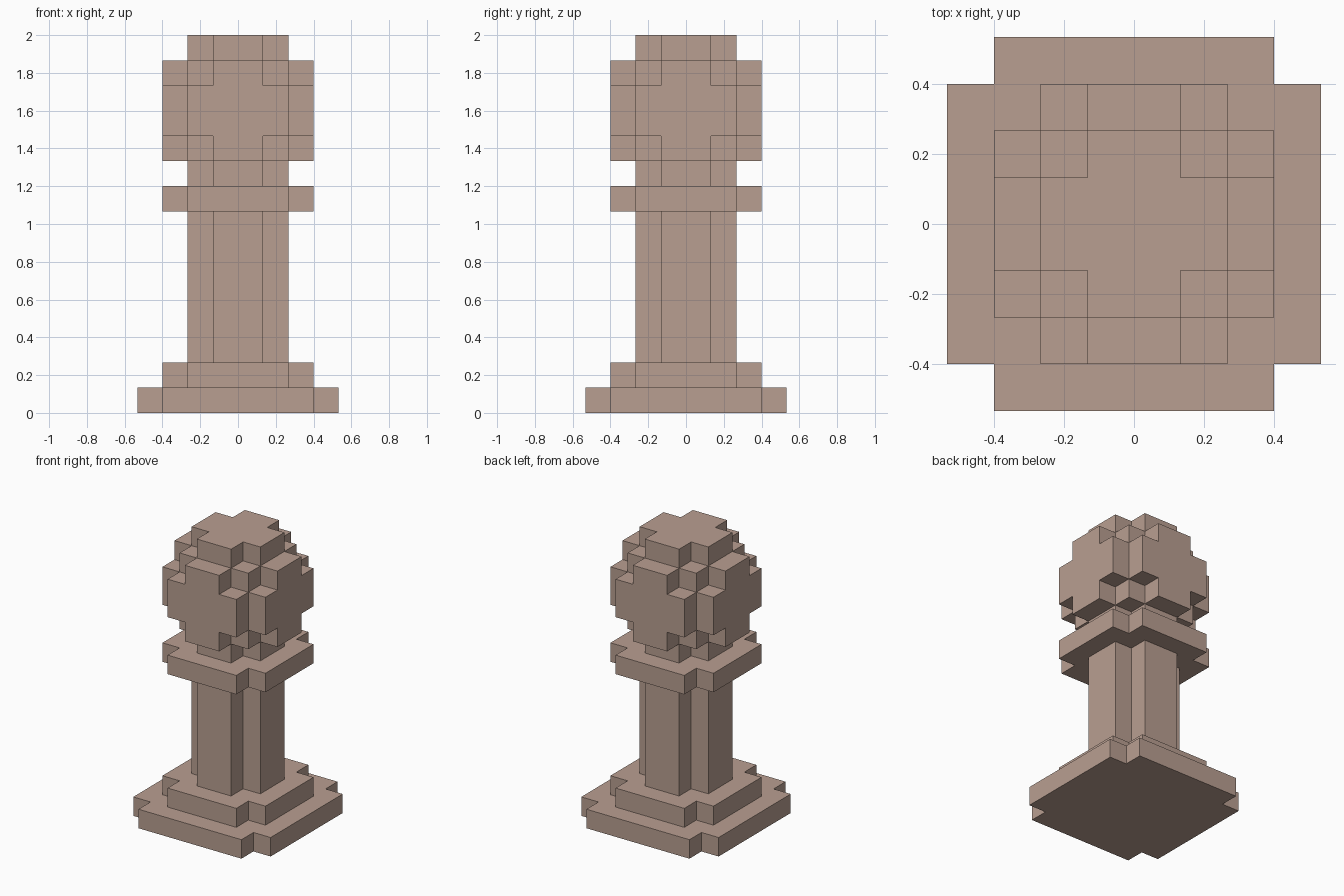
import bpy
import bmesh
import math
from itertools import product
from mathutils import Vector

cube = bpy.data.objects.get("Cube")
if cube:
    bpy.data.objects.remove(cube, do_unlink=True)

U = 2 / 15  # edge of one block

# Single clay colour
clay = bpy.data.materials.new("clay_brown")
clay.use_nodes = True
colour = (0.485, 0.345, 0.284, 1)
clay.diffuse_color = colour
bsdf = clay.node_tree.nodes["Principled BSDF"]
bsdf.inputs["Base Color"].default_value = colour
bsdf.inputs["Roughness"].default_value = 0.9


def finish(name, bm):
    bmesh.ops.recalc_face_normals(bm, faces=bm.faces)
    mesh = bpy.data.meshes.new(name)
    bm.to_mesh(mesh)
    bm.free()
    mesh.materials.append(clay)
    bpy.context.collection.objects.link(bpy.data.objects.new(name, mesh))


def cross_slab(name, reach, arm, bottom, top):
    """Square slab with notched corners, sizes in blocks."""
    bm = bmesh.new()
    corner = [(reach, -arm), (reach, arm), (arm, arm)]
    outline = []
    for _ in range(4):
        outline += corner
        corner = [(-y, x) for x, y in corner]
    face = bm.faces.new([bm.verts.new((x * U, y * U, bottom * U)) for x, y in outline])
    ext = bmesh.ops.extrude_face_region(bm, geom=[face], use_keep_orig=True)
    verts = [g for g in ext["geom"] if isinstance(g, bmesh.types.BMVert)]
    bmesh.ops.translate(bm, verts=verts, vec=(0, 0, (top - bottom) * U))
    finish(name, bm)


def block_ball(name, radius, centre):
    """Ball of blocks, keeping only the exposed block sides."""
    bm = bmesh.new()
    span = [i + 0.5 for i in range(-radius, radius)]
    inside = lambda p: p.length <= radius
    for cell in map(Vector, product(span, repeat=3)):
        if not inside(cell):
            continue
        for axis, sign in product(range(3), (-1, 1)):
            n = Vector((0, 0, 0))
            n[axis] = sign
            if inside(cell + n):
                continue
            a = Vector((0, 0, 0))
            a[(axis + 1) % 3] = 0.5
            b = n.cross(a)
            mid = cell + n / 2 + Vector((0, 0, centre))
            bm.faces.new([bm.verts.new(v * U) for v in
                          (mid - a - b, mid + a - b, mid + a + b, mid - a + b)])
    bmesh.ops.remove_doubles(bm, verts=bm.verts, dist=U / 100)
    bmesh.ops.dissolve_limit(bm, angle_limit=math.radians(1),
                             verts=bm.verts, edges=bm.edges)
    finish(name, bm)


# Stepped foot, shaft and collar
cross_slab("base", 4, 3, 0, 1)
cross_slab("base_step", 3, 2, 1, 2)
cross_slab("shaft", 2, 1, 2, 8)
cross_slab("collar", 3, 2, 8, 9)

# Round head
block_ball("head", 3, 12)
